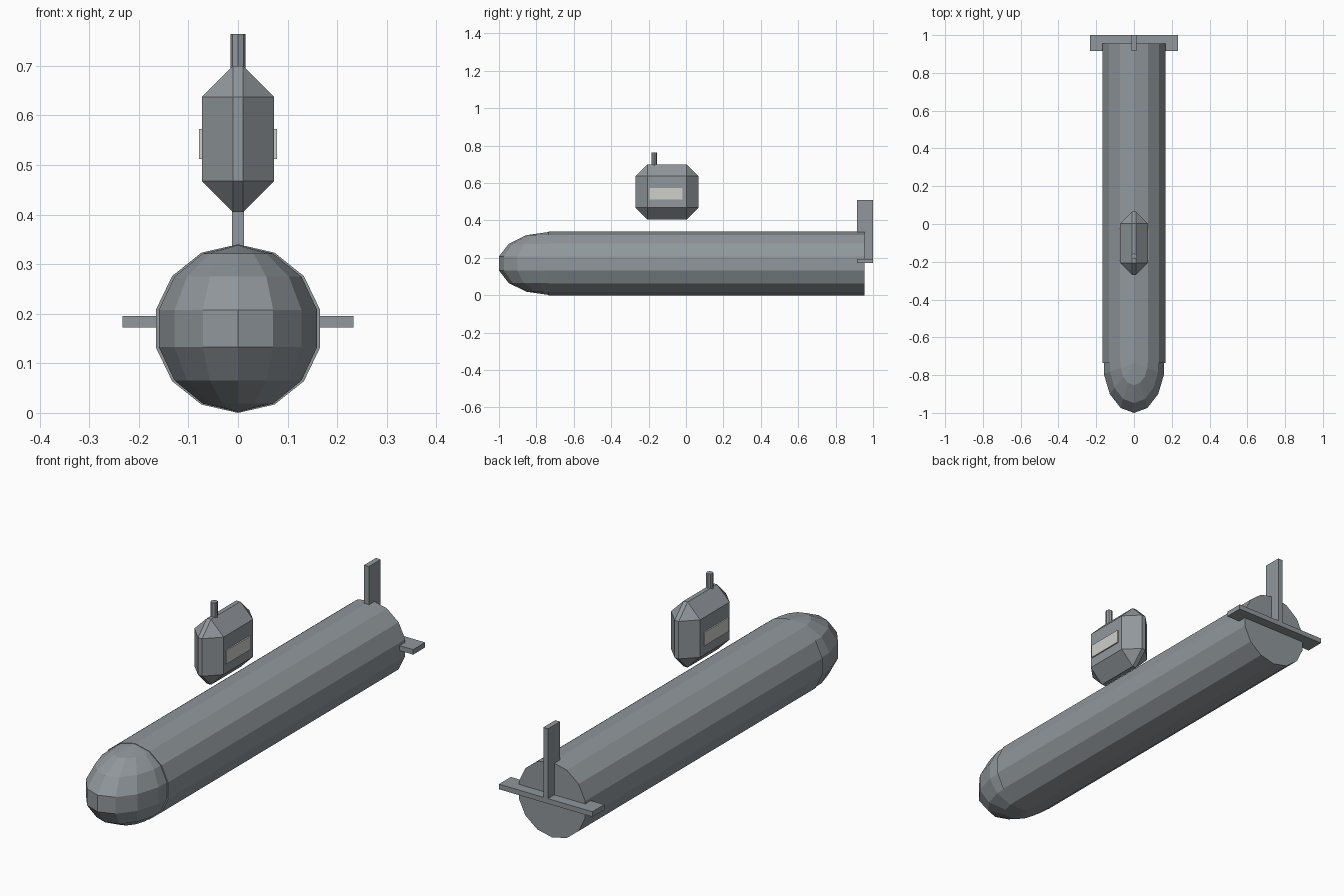
import bpy, bmesh
from math import pi
from mathutils import Matrix

if "Cube" in bpy.data.objects:
    bpy.data.objects.remove(bpy.data.objects["Cube"])


def material(name, rgb):
    mat = bpy.data.materials.new(name)
    mat.use_nodes = True
    mat.diffuse_color = (*rgb, 1)
    mat.node_tree.nodes["Principled BSDF"].inputs["Base Color"].default_value = (*rgb, 1)
    return mat


grey = material("hull grey", (0.28, 0.31, 0.33))
pale = material("window pale", (0.62, 0.62, 0.60))


def finish(name, bm, mat):
    mesh = bpy.data.meshes.new(name)
    bmesh.ops.recalc_face_normals(bm, faces=bm.faces)
    bm.to_mesh(mesh)
    bm.free()
    mesh.materials.append(mat)
    obj = bpy.data.objects.new(name, mesh)
    bpy.context.collection.objects.link(obj)
    return obj


def box(name, low, high, mat, bevel=0):
    bm = bmesh.new()
    size = [h - l for l, h in zip(low, high)]
    mid = [(h + l) / 2 for l, h in zip(low, high)]
    bmesh.ops.create_cube(bm, size=1, matrix=Matrix.Translation(mid) @ Matrix.Diagonal((*size, 1)))
    if bevel:
        bmesh.ops.bevel(bm, geom=bm.edges[:], offset=bevel, segments=1, affect='EDGES')
    return finish(name, bm, mat)


def cylinder(name, radius, length, sides, matrix, mat):
    bm = bmesh.new()
    bmesh.ops.create_cone(bm, cap_ends=True, segments=sides, radius1=radius,
                          radius2=radius, depth=length, matrix=matrix)
    return finish(name, bm, mat)


# Hull: long faceted tube with a vertex line along the top
SIDES, RADIUS = 14, 0.17
START, END = -0.735, 0.955
cylinder("hull", RADIUS, END - START, SIDES,
         Matrix.Translation((0, (START + END) / 2, RADIUS)) @ Matrix.Rotation(pi / 2, 4, 'X'), grey)

# Nose: stretched low-poly sphere with upright poles, a corner line facing forward
bm = bmesh.new()
bmesh.ops.create_uvsphere(
    bm, u_segments=SIDES, v_segments=SIDES // 2, radius=1,
    matrix=Matrix.Translation((0, START, RADIUS)) @ Matrix.Diagonal((0.168, 0.272, 0.168, 1)))
finish("nose", bm, grey)

# Conning tower: box bevelled almost to a ridge
box("tower", (-0.073, -0.27, 0.405), (0.073, 0.066, 0.70), grey, bevel=0.063)
for side, x in (("left", 0.075), ("right", -0.075)):
    box(side + "_window", (x - 0.004, -0.195, 0.512), (x + 0.004, -0.02, 0.573), pale)

# Periscope
cylinder("periscope", 0.015, 0.085, 8, Matrix.Translation((0, -0.17, 0.7215)), grey)

# Tail fins
box("tail_plane", (-0.233, 0.915, 0.172), (0.233, 1.0, 0.195), grey)
box("rudder", (-0.012, 0.915, 0.185), (0.012, 1.0, 0.51), grey)
